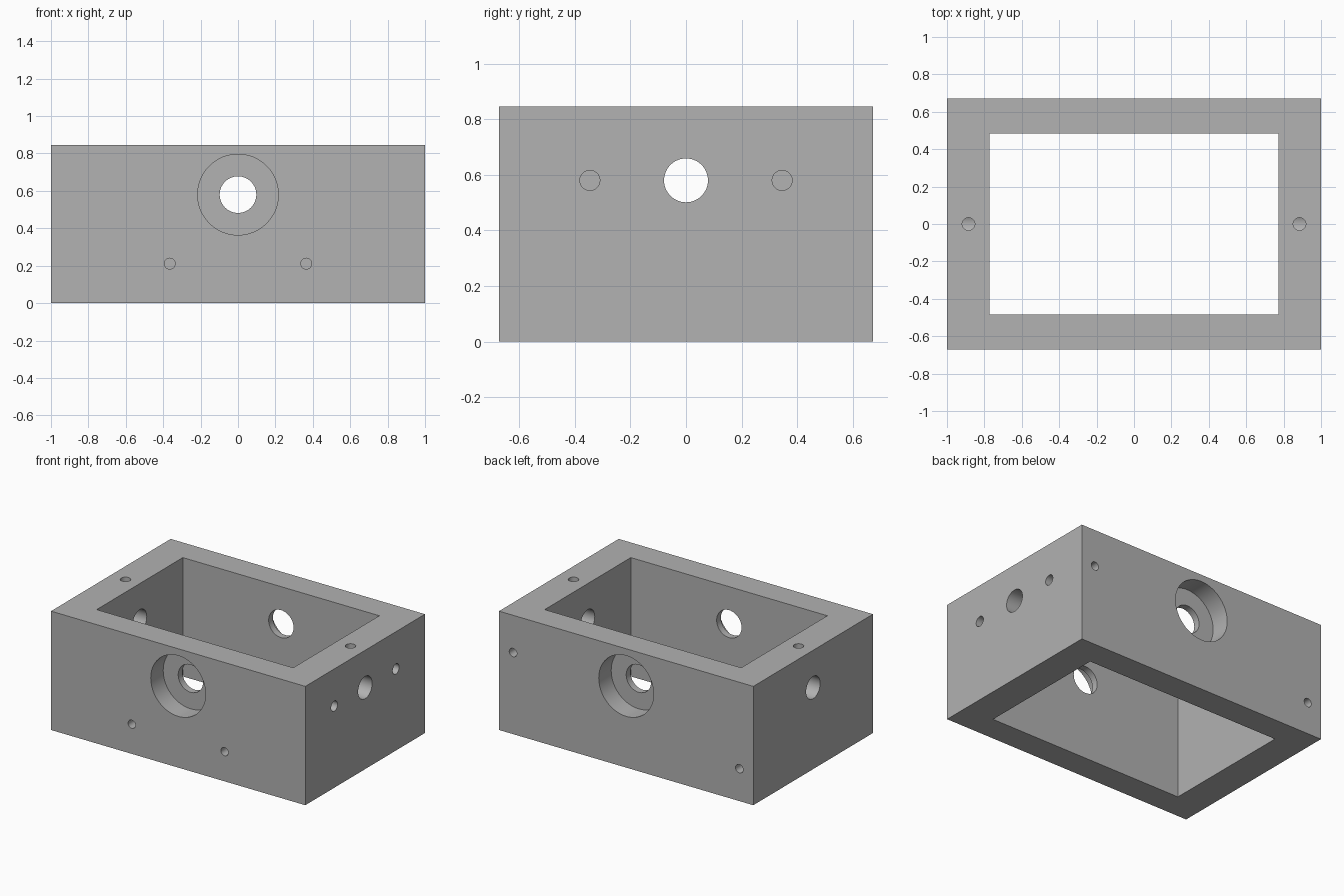
import bpy, bmesh, math
from mathutils import Vector

if "Cube" in bpy.data.objects:
    bpy.data.objects.remove(bpy.data.objects["Cube"], do_unlink=True)

HX, HY, H = 1.0, 0.672, 0.845     # outer half sizes and height
IX, IY = 0.773, 0.484             # inner half sizes
BORE_Z = 0.58                     # height of the bores

grey = bpy.data.materials.new("machined grey")
grey.use_nodes = True
colour = (0.445, 0.445, 0.445, 1)
grey.diffuse_color = colour
grey.node_tree.nodes["Principled BSDF"].inputs["Base Color"].default_value = colour


def make_object(name, bm):
    mesh = bpy.data.meshes.new(name)
    bm.normal_update()
    bm.to_mesh(mesh)
    bm.free()
    mesh.materials.append(grey)
    obj = bpy.data.objects.new(name, mesh)
    bpy.context.collection.objects.link(obj)
    return obj


# Rectangular frame, open at top and bottom
bm = bmesh.new()
loops = [[bm.verts.new((sx * x, sy * y, z))
          for sx, sy in ((-1, -1), (1, -1), (1, 1), (-1, 1))]
         for x, y, z in ((HX, HY, 0), (HX, HY, H), (IX, IY, H), (IX, IY, 0))]
for a, b in zip(loops, loops[1:] + loops[:1]):
    for i in range(4):
        j = (i + 1) % 4
        bm.faces.new((a[i], a[j], b[j], b[i]))
bmesh.ops.recalc_face_normals(bm, faces=bm.faces)
housing = make_object("housing", bm)
bpy.context.view_layer.objects.active = housing
housing.select_set(True)


def drill(start, direction, radius, depth, tip=0.0):
    """Cut a round hole into the housing, with an optional conical end."""
    direction = Vector(direction)
    lead = 0.05
    bm = bmesh.new()
    bmesh.ops.create_cone(bm, cap_ends=True, segments=48, radius1=radius,
                          radius2=radius, depth=depth + lead)
    if tip:
        end = max(bm.faces, key=lambda f: f.calc_center_median().z)
        point = bmesh.ops.poke(bm, faces=[end])["verts"][0]
        point.co.z += tip
    turn = direction.to_track_quat("Z", "Y")
    middle = Vector(start) + direction * (depth - lead) / 2
    for v in bm.verts:
        v.co = turn @ v.co + middle
    cutter = make_object("drill_cutter", bm)
    cutter.hide_render = True
    mod = housing.modifiers.new("hole", "BOOLEAN")
    mod.operation = "DIFFERENCE"
    mod.solver = "EXACT"
    mod.object = cutter
    bpy.ops.object.modifier_apply(modifier=mod.name)
    bpy.data.objects.remove(cutter, do_unlink=True)


# Through bores along both axes
drill((0, -HY, BORE_Z), (0, 1, 0), 0.098, 2 * HY + 0.05)
drill((-HX, 0, BORE_Z), (1, 0, 0), 0.079, 2 * HX + 0.05)

for s in (-1, 1):
    # Counterbores on front and back
    drill((0, s * HY, BORE_Z), (0, -s, 0), 0.216, 0.14)
    # Screw holes: front, side and top
    drill((s * 0.365, -HY, 0.211), (0, 1, 0), 0.029, 0.13)
    drill((HX, s * 0.346, BORE_Z), (-1, 0, 0), 0.036, 0.16)
    drill((s * 0.885, 0, H), (0, 0, -1), 0.034, 0.2, tip=0.02)

# Diagonal pair of screw holes on the back
for x, z in ((0.89, BORE_Z), (-0.89, 0.23)):
    drill((x, HY, z), (0, -1, 0), 0.03, 0.13)

bpy.ops.object.shade_smooth_by_angle(angle=math.radians(30))
